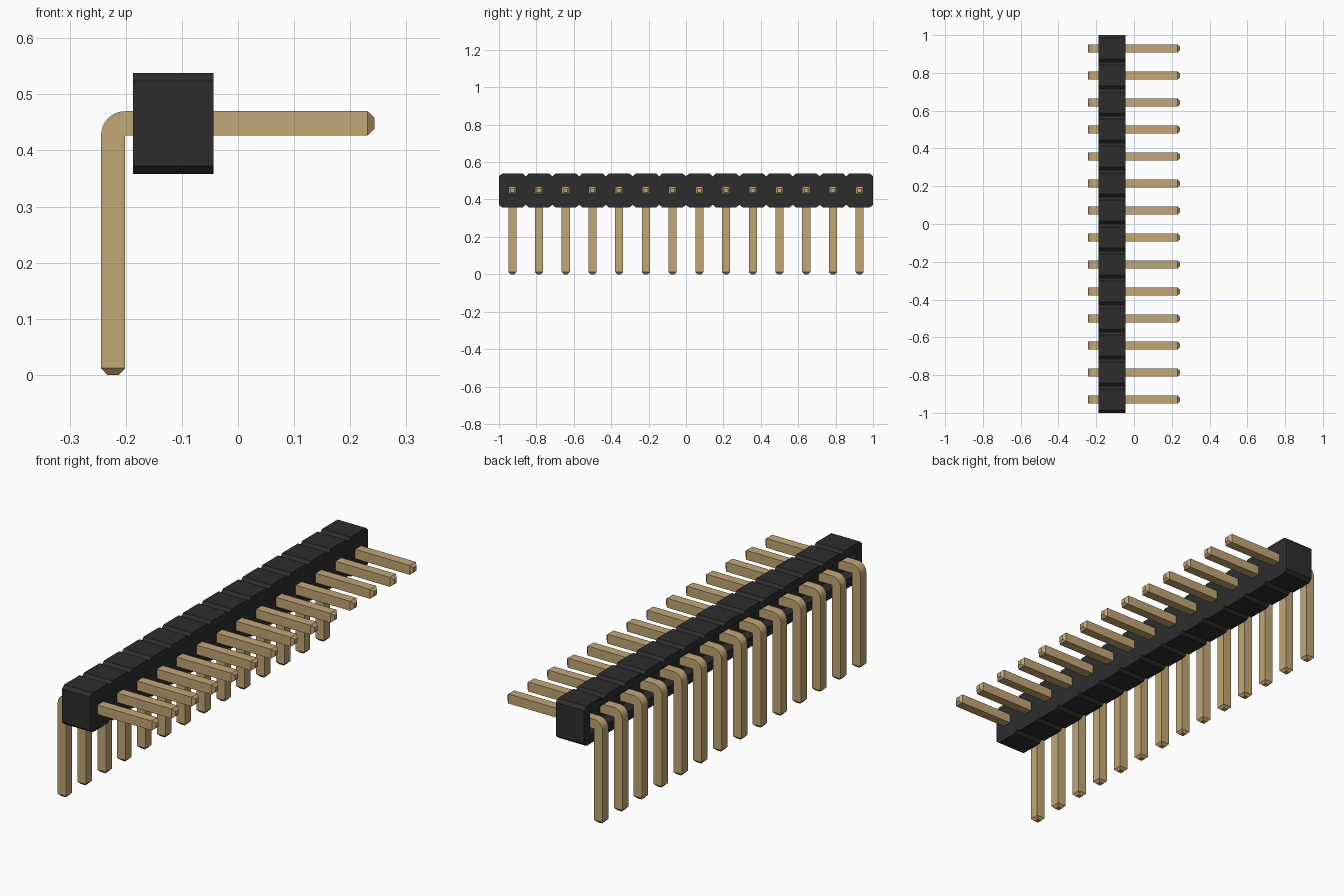
import bpy, bmesh, math

cube = bpy.data.objects.get("Cube")
if cube:
    bpy.data.objects.remove(cube, do_unlink=True)

PINS = 14
PITCH = 2.0 / PINS


def material(name, rgb, rough, metal=0.0):
    m = bpy.data.materials.new(name)
    m.use_nodes = True
    m.diffuse_color = (*rgb, 1)
    bsdf = m.node_tree.nodes["Principled BSDF"]
    bsdf.inputs["Base Color"].default_value = (*rgb, 1)
    bsdf.inputs["Roughness"].default_value = rough
    bsdf.inputs["Metallic"].default_value = metal
    return m


def finish(bm, name, mat):
    bmesh.ops.recalc_face_normals(bm, faces=bm.faces)
    mesh = bpy.data.meshes.new(name)
    bm.to_mesh(mesh)
    bm.free()
    mesh.materials.append(mat)
    obj = bpy.data.objects.new(name, mesh)
    bpy.context.collection.objects.link(obj)
    return obj


def activate(obj):
    bpy.ops.object.select_all(action='DESELECT')
    obj.select_set(True)
    bpy.context.view_layer.objects.active = obj


black = material("black plastic", (0.027, 0.027, 0.027), 0.6)
gold = material("dull gold", (0.54, 0.385, 0.178), 0.5)

# Housing: a row of chamfered segments, extruded across x
X0, X1, Z0, Z1 = -0.187, -0.044, 0.358, 0.538
CY, CZ = 0.016, 0.014
upper, lower = [], []
for i in range(PINS):
    a = -1 + i * PITCH
    b = a + PITCH
    upper += [(a, Z1 - CZ), (a + CY, Z1), (b - CY, Z1)]
    lower += [(a, Z0 + CZ), (a + CY, Z0), (b - CY, Z0)]
upper.append((1, Z1 - CZ))
lower.append((1, Z0 + CZ))
bm = bmesh.new()
face = bm.faces.new([bm.verts.new((X0, y, z)) for y, z in upper + lower[::-1]])
ext = bmesh.ops.extrude_face_region(bm, geom=[face], use_keep_orig=True)
bmesh.ops.translate(bm, vec=(X1 - X0, 0, 0),
                    verts=[v for v in ext["geom"] if isinstance(v, bmesh.types.BMVert)])
housing = finish(bm, "housing", black)

# Shallow channel along the rear face, closed at both ends
DEPTH = 0.055
bm = bmesh.new()
bmesh.ops.create_cube(bm, size=1)
for v in bm.verts:
    v.co = (X0 + math.copysign(DEPTH, v.co.x), math.copysign(0.957, v.co.y),
            0.40 if v.co.z < 0 else 0.50)
cutter = finish(bm, "channel_cutter", black)
cutter.hide_render = True
mod = housing.modifiers.new("channel", 'BOOLEAN')
mod.operation = 'DIFFERENCE'
mod.solver = 'EXACT'
mod.object = cutter
activate(housing)
bpy.ops.object.modifier_apply(modifier=mod.name)
bpy.data.objects.remove(cutter, do_unlink=True)

# Bent pin: square cross-sections swept up the leg, round the bend and out
W = 0.043
H = W / 2
T = 0.0105            # half width of the tapered tip
IX, IZ = -0.201, 0.427  # inside corner of the bend
TIP = 0.012
END = 0.243
leg_x, arm_z = IX - H, IZ + H
# each section: outer point, inner point, half width in y
sections = [((leg_x - T, 0), (leg_x + T, 0), T),
            ((IX - W, TIP), (IX, TIP), H)]
for k in range(9):
    t = math.pi / 2 * k / 8
    sections.append(((IX - W * math.cos(t), IZ + W * math.sin(t)), (IX, IZ), H))
sections += [((END - TIP, IZ + W), (END - TIP, IZ), H),
             ((END, arm_z + T), (END, arm_z - T), T)]

bm = bmesh.new()
rings = []
for (ox, oz), (ix, iz), h in sections:
    rings.append([bm.verts.new(p) for p in
                  ((ox, -h, oz), (ox, h, oz), (ix, h, iz), (ix, -h, iz))])
for r, s in zip(rings, rings[1:]):
    for j in range(4):
        n = (j + 1) % 4
        bm.faces.new((r[j], r[n], s[n], s[j]))
bm.faces.new(rings[0])
bm.faces.new(rings[-1])
bmesh.ops.remove_doubles(bm, verts=bm.verts, dist=1e-5)
pin = finish(bm, "pin_1", gold)
activate(pin)
bpy.ops.object.shade_smooth_by_angle(angle=math.radians(25))

# One pin at the middle of every segment
pin.location.y = -1 + PITCH / 2
for i in range(1, PINS):
    copy = pin.copy()
    copy.name = f"pin_{i + 1}"
    copy.location.y = -1 + (i + 0.5) * PITCH
    bpy.context.collection.objects.link(copy)
